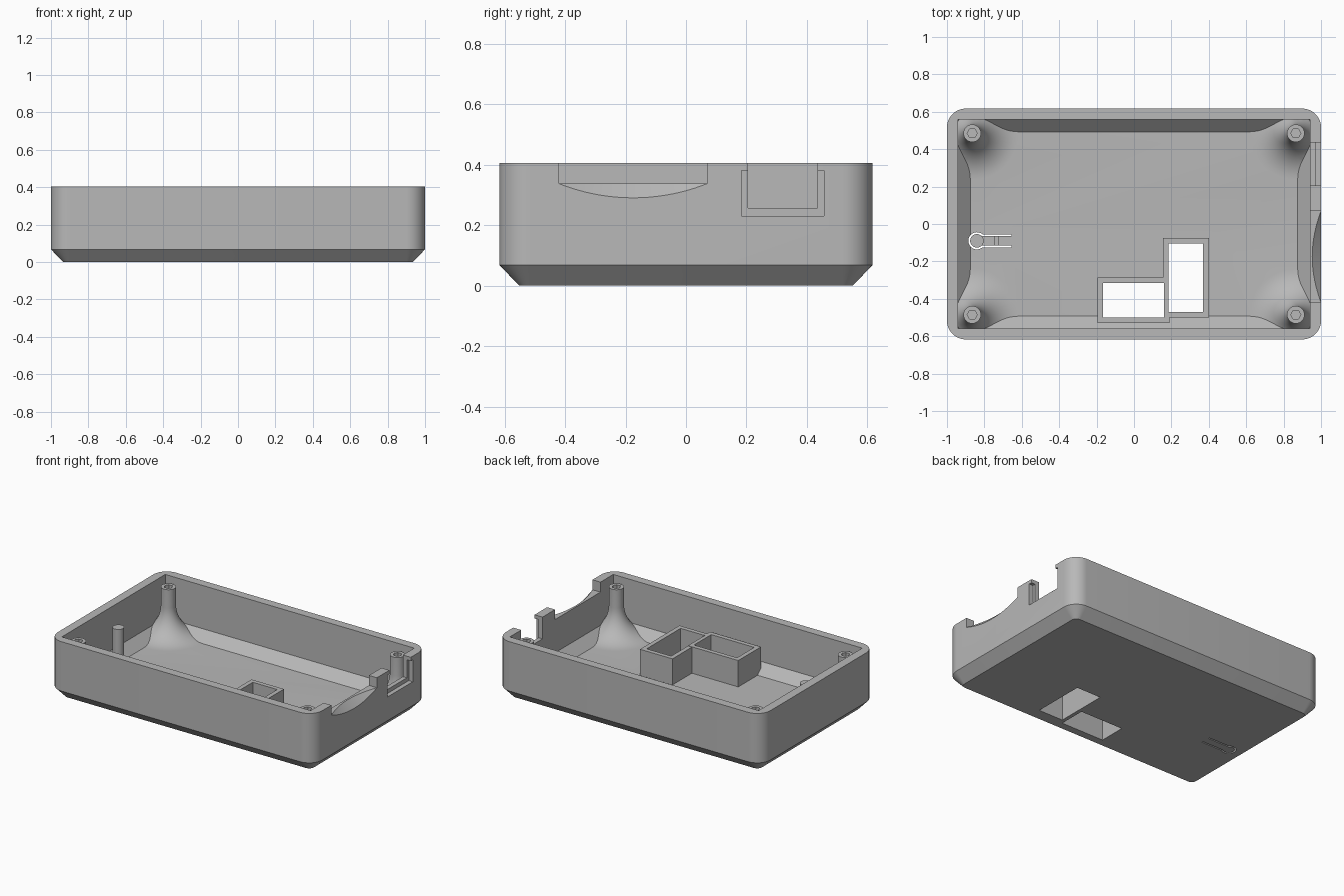
import bpy, bmesh, math

if "Cube" in bpy.data.objects:
    bpy.data.objects.remove(bpy.data.objects["Cube"], do_unlink=True)

grey = bpy.data.materials.new("light grey plastic")
grey.use_nodes = True
COLOR = (0.48, 0.48, 0.48, 1)
grey.diffuse_color = COLOR
grey.node_tree.nodes["Principled BSDF"].inputs["Base Color"].default_value = COLOR


def loft(name, rings):
    """Closed solid through rings of equal point count."""
    bm = bmesh.new()
    loops = [[bm.verts.new(p) for p in ring] for ring in rings]
    n = len(loops[0])
    for low, high in zip(loops, loops[1:]):
        for i in range(n):
            j = (i + 1) % n
            bm.faces.new((low[i], low[j], high[j], high[i]))
    bm.faces.new(loops[0][::-1])
    bm.faces.new(loops[-1])
    bmesh.ops.recalc_face_normals(bm, faces=bm.faces)
    mesh = bpy.data.meshes.new(name)
    bm.to_mesh(mesh)
    bm.free()
    mesh.materials.append(grey)
    obj = bpy.data.objects.new(name, mesh)
    bpy.context.collection.objects.link(obj)
    return obj


def rounded_rect(hx, hy, r, z, steps=10):
    pts = []
    for k, (sx, sy) in enumerate(((1, 1), (-1, 1), (-1, -1), (1, -1))):
        for i in range(steps + 1):
            a = math.pi / 2 * (k + i / steps)
            pts.append((sx * (hx - r) + r * math.cos(a),
                        sy * (hy - r) + r * math.sin(a), z))
    return pts


def rect(x0, x1, y0, y1, z):
    return [(x0, y0, z), (x1, y0, z), (x1, y1, z), (x0, y1, z)]


def box(name, x0, x1, y0, y1, z0, z1):
    return loft(name, [rect(x0, x1, y0, y1, z0), rect(x0, x1, y0, y1, z1)])


def turned(name, x, y, profile, sides=48):
    """Round solid on a vertical axis; profile is (radius, z) pairs."""
    angles = [math.tau * i / sides for i in range(sides)]
    return loft(name, [[(x + r * math.cos(a), y + r * math.sin(a), z)
                        for a in angles] for r, z in profile])


def boolean(target, tool, operation='DIFFERENCE'):
    mod = target.modifiers.new("cut", 'BOOLEAN')
    mod.operation = operation
    mod.solver = 'EXACT'
    mod.object = tool
    bpy.context.view_layer.objects.active = target
    bpy.ops.object.modifier_apply(modifier=mod.name)
    bpy.data.objects.remove(tool, do_unlink=True)


# Outer shell with chamfered underside, and the cavity that hollows it
TOP, FLOOR = 0.405, 0.045
body = loft("enclosure_tray", [rounded_rect(0.935, 0.552, 0.035, 0),
                               rounded_rect(1, 0.617, 0.1, 0.068),
                               rounded_rect(1, 0.617, 0.1, TOP)])
cavity = loft("cavity", [rect(-0.875, 0.875, -0.493, 0.493, FLOOR),
                         rect(-0.94, 0.94, -0.558, 0.558, 0.11),
                         rect(-0.94, 0.94, -0.558, 0.558, 0.6)])

# Screw posts with wide flared feet
POST_R, FLARE, POST_TOP = 0.047, 0.2, 0.37
corners = [(sx * 0.865, sy * 0.485) for sx in (-1, 1) for sy in (-1, 1)]
flare = [(POST_R + FLARE, FLOOR - 0.03)]
for i in range(13):
    a = math.pi / 2 * i / 12
    flare.append((POST_R + FLARE * (1 - math.sin(a)), FLOOR + FLARE * (1 - math.cos(a))))
flare.append((POST_R, POST_TOP))
for x, y in corners:
    boolean(cavity, turned("post", x, y, flare))

# Framed sleeves around the two floor windows
windows = [(-0.165, 0.16, -0.5, -0.315, 0.225), (0.185, 0.37, -0.47, -0.105, 0.223)]
RIM = 0.03
for x0, x1, y0, y1, top in windows:
    boolean(cavity, box("sleeve", x0 - RIM, x1 + RIM, y0 - RIM, y1 + RIM, -0.05, top))

# Push button stem
BX, BY = -0.84, -0.09
boolean(cavity, turned("stem", BX, BY, [(0.036, -0.05), (0.036, 0.32)], 32))
boolean(body, cavity)

for x0, x1, y0, y1, top in windows:
    boolean(body, box("window", x0, x1, y0, y1, -0.1, 0.5))
for x, y in corners:
    boolean(body, turned("screw_hole", x, y, [(0.027, 0.12), (0.027, 0.5)], 6))

# Gap that frees the flexible button tongue, plus its hinge groove
gap = turned("gap", BX, BY, [(0.046, -0.1), (0.046, 0.2)], 32)
boolean(gap, box("slot", BX, -0.655, BY - 0.035, BY + 0.035, -0.09, 0.19), 'UNION')
boolean(gap, turned("button", BX, BY, [(0.036, -0.2), (0.036, 0.3)], 32))
boolean(gap, box("tongue", BX, -0.6, BY - 0.026, BY + 0.026, -0.2, 0.3))
boolean(body, gap)
boolean(body, box("groove", -0.745, -0.725, BY - 0.03, BY + 0.03, 0.02, 0.1))

# Wide side opening with a conical finger scoop on the outside
boolean(body, box("wide_notch", 0.925, 1.1, -0.42, 0.07, 0.337, 0.6))
SCOOP_R, SCOOP_Y = 0.662, -0.175
angles = [math.tau * i / 160 for i in range(160)]
scoop = loft("scoop", [[(x, SCOOP_Y + r * math.sin(a), 0.29 + SCOOP_R + r * math.cos(a))
                        for a in angles]
                       for x, r in ((0.9, SCOOP_R - 0.1), (1.05, SCOOP_R + 0.05))])
boolean(scoop, box("scoop_limit", 0.8, 1.2, -0.42, 0.07, 0.2, 0.35), 'INTERSECT')
boolean(body, scoop)

# Narrow side opening with a shallow outer recess
boolean(body, box("narrow_notch", 0.925, 1.1, 0.205, 0.435, 0.257, 0.6))
boolean(body, box("recess", 0.97, 1.1, 0.183, 0.457, 0.23, 0.38))

# Smooth the round surfaces, keep the edges sharp
bpy.ops.object.select_all(action='DESELECT')
body.select_set(True)
bpy.context.view_layer.objects.active = body
bpy.ops.object.shade_smooth_by_angle(angle=math.radians(28))
